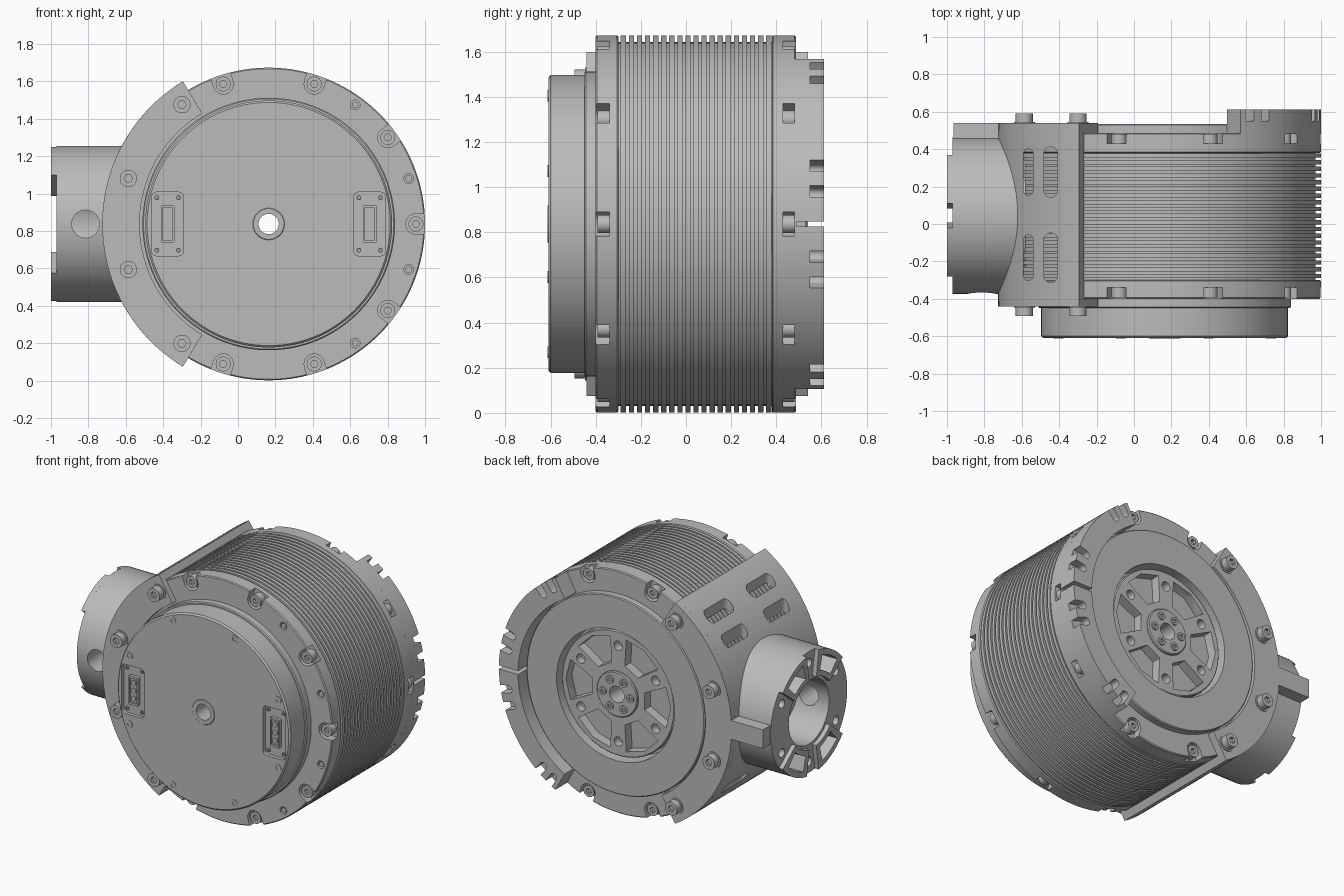
import bpy, bmesh
from math import sin, cos, pi, radians, atan2

if "Cube" in bpy.data.objects:
    bpy.data.objects.remove(bpy.data.objects["Cube"])

grey = bpy.data.materials.new("machined_grey")
grey.use_nodes = True
grey.diffuse_color = (0.5, 0.5, 0.5, 1)
grey.node_tree.nodes["Principled BSDF"].inputs["Base Color"].default_value = (0.5, 0.5, 0.5, 1)

CX, CZ, R = 0.164, 0.837, 0.836      # drum axis and radius
PY, PR = 0.045, 0.418                # side pipe axis and radius
BORE = 0.056
AXES = {"x": lambda u, v, w: (w, u, v),
        "y": lambda u, v, w: (u, w, v),
        "z": lambda u, v, w: (u, v, w)}


def finish(name, bm):
    bmesh.ops.recalc_face_normals(bm, faces=bm.faces)
    me = bpy.data.meshes.new(name)
    bm.to_mesh(me)
    bm.free()
    me.materials.append(grey)
    ob = bpy.data.objects.new(name, me)
    bpy.context.collection.objects.link(ob)
    return ob


def prisms(name, items, axis="y"):
    """One object from several (outline, start, end) extrusions."""
    bm = bmesh.new()
    place = AXES[axis]
    for pts, a, b in items:
        lo = [bm.verts.new(place(u, v, a)) for u, v in pts]
        hi = [bm.verts.new(place(u, v, b)) for u, v in pts]
        bm.faces.new(lo)
        bm.faces.new(hi[::-1])
        for i in range(len(pts)):
            j = (i + 1) % len(pts)
            bm.faces.new((lo[i], lo[j], hi[j], hi[i]))
    return finish(name, bm)


def lathe(name, profile, n=120):
    """Closed (radius, y) profile turned around the drum axis."""
    bm = bmesh.new()
    rings = [[bm.verts.new((CX + r * cos(2 * pi * i / n), y, CZ + r * sin(2 * pi * i / n)))
              for r, y in profile] for i in range(n)]
    for i in range(n):
        p, q = rings[i], rings[(i + 1) % n]
        for k in range(len(profile)):
            m = (k + 1) % len(profile)
            bm.faces.new((p[k], p[m], q[m], q[k]))
    return finish(name, bm)


def ring(name, r0, r1, y0, y1, bevel=0.006):
    return lathe(name, [(r0, y0), (r1 - bevel, y0), (r1, y0 + bevel),
                        (r1, y1 - bevel), (r1 - bevel, y1), (r0, y1)])


def polar(r, deg, c=(CX, CZ)):
    return (c[0] + r * cos(radians(deg)), c[1] + r * sin(radians(deg)))


def circle(c, r, n=24):
    return [polar(r, 360 * i / n, c) for i in range(n)]


def sector(r0, r1, a0, a1, c=(CX, CZ), n=40):
    angles = [a0 + (a1 - a0) * i / n for i in range(n + 1)]
    return [polar(r1, a, c) for a in angles] + [polar(r0, a, c) for a in angles[::-1]]


def slot(p, q, r, n=10):
    """Stadium outline from p to q."""
    d = atan2(q[1] - p[1], q[0] - p[0]) * 180 / pi
    return [polar(r, d + 90 + 180 * i / n, p) for i in range(n + 1)] + \
           [polar(r, d - 90 + 180 * i / n, q) for i in range(n + 1)]


def box(cx, cz, hx, hz, r=0.0):
    if not r:
        return [(cx - hx, cz - hz), (cx + hx, cz - hz), (cx + hx, cz + hz), (cx - hx, cz + hz)]
    corners = [(1, 1, 0), (-1, 1, 90), (-1, -1, 180), (1, -1, 270)]
    return [polar(r, a + t, (cx + sx * (hx - r), cz + sz * (hz - r)))
            for sx, sz, a in corners for t in range(0, 91, 18)]


def cut(ob, items, axis="y"):
    tool = prisms("cutter", items, axis)
    tool.hide_render = True
    mod = ob.modifiers.new("cut", "BOOLEAN")
    mod.operation, mod.solver, mod.object = "DIFFERENCE", "EXACT", tool
    bpy.context.view_layer.objects.active = ob
    bpy.ops.object.modifier_apply(modifier=mod.name)
    bpy.data.objects.remove(tool)


def bolts(name, centres, r, y0, y1, face):
    """Round heads with hex sockets; face is the outer end in y."""
    ob = prisms(name, [(circle(c, r), y0, y1) for c in centres])
    cut(ob, [(circle(c, r * 0.5, 6), face - 0.02, face + 0.02) for c in centres])


# Finned drum core
fins, y0, y1, count = [(BORE, -0.31), (R - 0.03, -0.31)], -0.30, 0.38, 19
pitch = (y1 - y0) / count
for i in range(count):
    s = y0 + pitch * i
    fins += [(R - 0.03, s + pitch * 0.3), (R, s + pitch * 0.3),
             (R, s + pitch * 0.95), (R - 0.03, s + pitch * 0.95)]
lathe("finned_core", fins + [(R - 0.03, 0.39), (BORE, 0.39)])

# End flanges with bolt scallops and small holes
main = [36 * k for k in range(-3, 4)]
holes = [-54, -18, 18, 54]
front = ring("front_flange", BORE, R, -0.40, -0.30)
back = ring("back_flange", 0.45, R, 0.38, 0.487)
for ob, a, b in ((front, -0.42, -0.34), (back, 0.43, 0.52)):
    cut(ob, [(slot(polar(0.787, t), polar(0.95, t), 0.054), a, b) for t in main] +
        [(circle(polar(0.787, t), 0.026), a, b) for t in holes])
seats = [polar(0.787, t) for t in main]
bolts("front_flange_bolts", seats, 0.04, -0.392, -0.33, -0.392)
bolts("back_flange_bolts", seats, 0.04, 0.42, 0.48, 0.48)
prisms("flange_pins", [(circle(polar(0.787, t), 0.018, 12), -0.395, -0.33) for t in holes])

# Front cap with connector pockets
ring("cap_step", BORE, 0.675, -0.45, -0.39)
cap = ring("front_cap", BORE, 0.66, -0.61, -0.44, 0.01)
ports = [CX - 0.54, CX + 0.54]
cut(cap, [(box(x, CZ, 0.085, 0.17, 0.025), -0.65, -0.585) for x in ports])
conn = prisms("connectors", [(box(x, CZ, 0.036, 0.1, 0.008), -0.607, -0.58) for x in ports])
cut(conn, [(box(x, CZ, 0.026, 0.085), -0.65, -0.597) for x in ports])
prisms("connector_pins", [(circle((x, CZ + dz), 0.018, 16), -0.605, -0.59)
                          for x in ports for dz in (-0.055, 0, 0.055)])
bolts("connector_screws", [(x + sx * 0.058, CZ + sz * 0.14) for x in ports
                           for sx in (-1, 1) for sz in (-1, 1)], 0.013, -0.594, -0.58, -0.594)
bolts("cap_screws", [polar(0.615, 22.5 + 45 * k) for k in range(8)], 0.026, -0.613, -0.59, -0.613)
ring("bore_collar", BORE - 0.002, 0.085, -0.613, -0.60, 0.003)

# Output side: face ring, spoked wheel, hub
ring("output_face_ring", 0.45, 0.68, 0.48, 0.535)
wheel = ring("output_wheel", BORE, 0.43, 0.385, 0.505)
pockets, lugs = [], []
for k in range(6):
    a = 60 * k
    pockets.append(([polar(0.21, a - 16), polar(0.39, a - 21), polar(0.40, a),
                     polar(0.39, a + 21), polar(0.21, a + 16)], 0.44, 0.6))
    lugs.append((circle(polar(0.33, a + 30), 0.032), 0.45, 0.6))
cut(wheel, pockets + lugs)
ring("output_hub", BORE, 0.155, 0.49, 0.52)
bolts("hub_bolts", [polar(0.105, 60 * k) for k in range(6)], 0.027, 0.51, 0.53, 0.53)

# Raised half collar at the back
collar = prisms("back_collar", [(sector(0.69, R, -61, 61, n=60), 0.48, 0.612)])
cut(collar, [(box(CX + 0.78, CZ, 0.3, 0.012), 0.49, 0.65)] +
    [(slot(polar(0.775, s * t), polar(0.95, s * t), 0.026), 0.55, 0.65)
     for s in (-1, 1) for t in (10, 18, 50, 57)])

# Saddle bracket around the pipe side
A0, A1 = 121, 239
prisms("bracket_flanges", [(sector(0.69, 0.89, A0, A1), -0.442, -0.401),
                           (sector(0.69, 0.89, A0, A1), 0.488, 0.54)])
shell = prisms("bracket_shell", [(sector(R + 0.002, 0.89, A0, A1, n=60), -0.41, 0.50)])
cut(shell, [(slot((x, a), (x, b), w), -0.3, 2) for x, w in ((-0.565, 0.026), (-0.445, 0.037))
            for a, b in ((0.18, 0.375), (-0.275, -0.085))], "z")
clamps = [polar(0.789, t) for t in (126, 162, 198, 234)]
bolts("bracket_front_bolts", clamps, 0.046, -0.493, -0.43, -0.493)
bolts("bracket_back_bolts", clamps, 0.046, 0.53, 0.592, 0.592)
prisms("bracket_washers", [(circle(c, 0.056), a, b) for c in clamps
                           for a, b in ((-0.447, -0.435), (0.535, 0.546))])

# Side pipe with pocketed end pads
PC = (PY, CZ)
pad_angles = (60, 120, 240, 300)
pipe = prisms("side_pipe", [(circle(PC, PR, 96), -0.97, -0.58)], "x")
pads = prisms("pipe_end_pads", [(sector(0.24, PR, a - 21, a + 21, PC, 14), -1.0, -0.965)
                                for a in pad_angles], "x")
recess = [(sector(0.275, 0.38, a - 14, a + 14, PC, 10), -1.1, -0.86) for a in pad_angles]
studs = [(circle(polar(0.34, a, PC), 0.03), -1.1, -0.9) for a in (30, 90, 150, 210, 270, 330)]
cut(pads, recess, "x")
cut(pipe, recess + studs + [(circle(PC, 0.22, 64), -1.1, -0.70)], "x")
cut(pipe, [(circle((-0.815, CZ), 0.074, 32), -0.6, 0.0)])

# Tab beside the pipe
prisms("pipe_tab", [(box(-0.80, CZ, 0.165, 0.065), 0.42, 0.54)])

# Smooth round surfaces, keep edges sharp
bpy.ops.object.select_all(action="DESELECT")
for ob in bpy.context.collection.objects:
    if ob.type == "MESH" and grey.name in ob.data.materials:
        ob.select_set(True)
        bpy.context.view_layer.objects.active = ob
bpy.ops.object.shade_smooth_by_angle(angle=radians(30))
